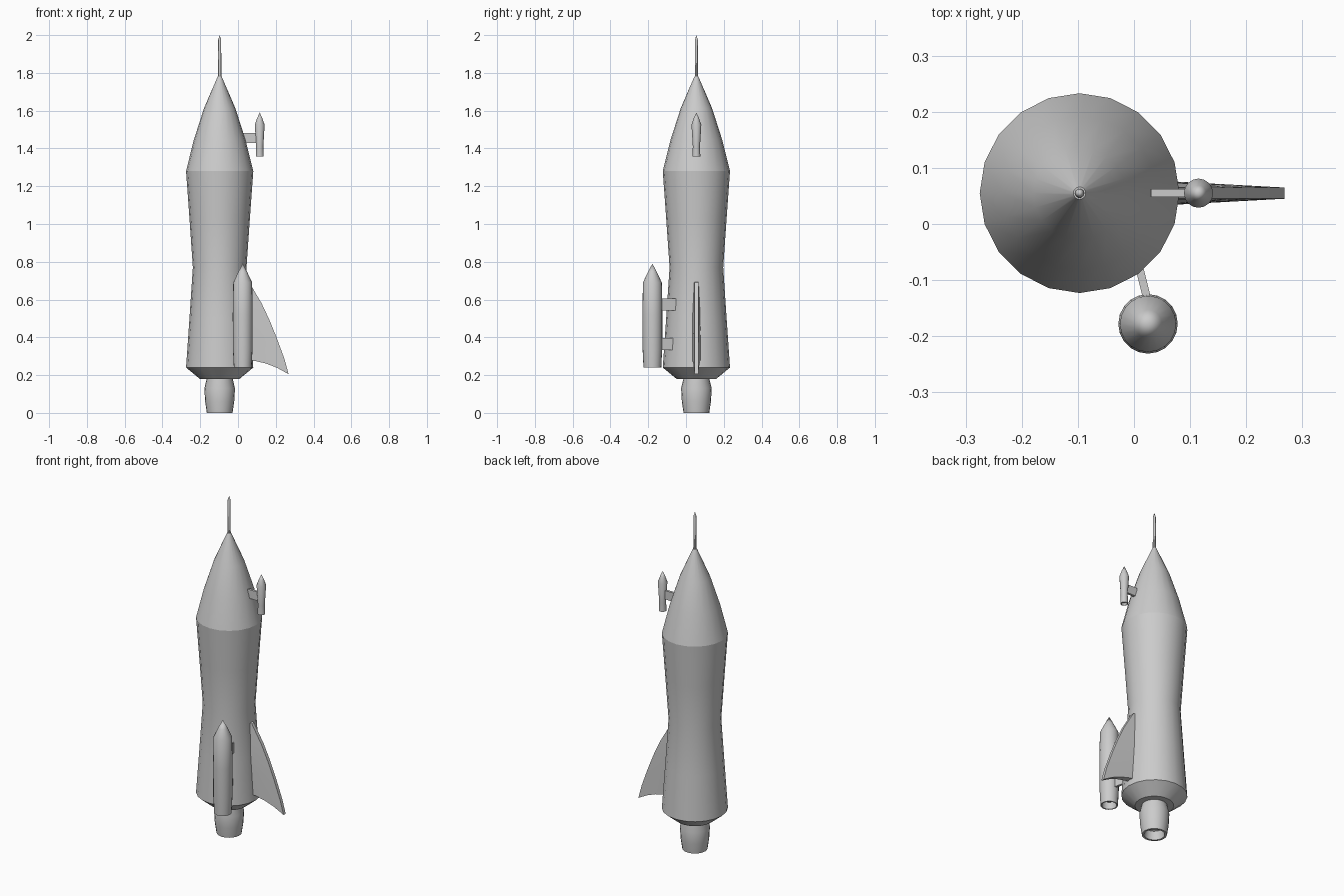
import bpy, bmesh, math
from mathutils import Vector

if "Cube" in bpy.data.objects:
    bpy.data.objects.remove(bpy.data.objects["Cube"])

CX, CY = -0.097, 0.055          # main rocket axis


def finish(name, bm, angle=35):
    bmesh.ops.remove_doubles(bm, verts=bm.verts, dist=1e-5)
    bmesh.ops.recalc_face_normals(bm, faces=bm.faces)
    me = bpy.data.meshes.new(name)
    bm.to_mesh(me)
    bm.free()
    ob = bpy.data.objects.new(name, me)
    bpy.context.collection.objects.link(ob)
    bpy.ops.object.select_all(action='DESELECT')
    ob.select_set(True)
    bpy.context.view_layer.objects.active = ob
    bpy.ops.object.shade_smooth_by_angle(angle=math.radians(angle))
    return ob


def lathe(name, profile, x=CX, y=CY, sides=20):
    """Revolve (radius, z) points; open ends are capped, radius 0 closes a tip."""
    bm = bmesh.new()
    rings = []
    for r, z in profile:
        n = 1 if r == 0 else sides
        rings.append([bm.verts.new((x + r * math.cos(2 * math.pi * i / sides),
                                    y + r * math.sin(2 * math.pi * i / sides), z))
                      for i in range(n)])
    for a, b in zip(rings, rings[1:]):
        for i in range(sides):
            j = (i + 1) % sides
            if len(a) == 1:
                bm.faces.new((a[0], b[j], b[i]))
            elif len(b) == 1:
                bm.faces.new((a[i], a[j], b[0]))
            else:
                bm.faces.new((a[i], a[j], b[j], b[i]))
    for ring in (rings[0], rings[-1]):
        if len(ring) > 1:
            bm.faces.new(ring)
    return finish(name, bm)


def strut(name, start, end, width, height):
    """Flat bar between two points, upright in z."""
    a, b = Vector(start), Vector(end)
    d = (b - a).normalized()
    side = Vector((-d.y, d.x, 0)).normalized() * width / 2
    up = Vector((0, 0, height / 2))
    bm = bmesh.new()
    ends = [[bm.verts.new(p + s * side + u * up)
             for s, u in ((-1, -1), (1, -1), (1, 1), (-1, 1))] for p in (a, b)]
    for i in range(4):
        j = (i + 1) % 4
        bm.faces.new((ends[0][i], ends[0][j], ends[1][j], ends[1][i]))
    for e in ends:
        bm.faces.new(e)
    return finish(name, bm)


# Main rocket, each part lathed around the main axis
lathe("hull", [(0.105, 0.18), (0.178, 0.24), (0.16, 0.50), (0.142, 0.77),
               (0.16, 1.03), (0.178, 1.28)])
lathe("nose_cone", [(0.178, 1.28), (0.137, 1.445), (0.083, 1.613), (0.011, 1.78)])
lathe("antenna", [(0.009, 1.76), (0.008, 1.975), (0, 2.0)], sides=10)
lathe("engine_nozzle", [(0, 0.07), (0.05, 0.05), (0.056, 0.0), (0.068, 0.0),
                        (0.077, 0.06), (0.081, 0.13), (0.069, 0.18), (0.069, 0.20)])

# Swept fin: rows of (z at root, leading x, leading z) paired with root thickness
BX = 0.03                       # root, buried in the hull
rows = [(0.70, 0.060, 0.69), (0.60, 0.125, 0.58), (0.52, 0.165, 0.495),
        (0.43, 0.204, 0.40), (0.36, 0.246, 0.285), (0.28, 0.268, 0.205)]
bm = bmesh.new()
layers = []
STEPS = 4
for k, (zr, xe, ze) in enumerate(rows):
    row = []
    for side in (-1, 1):
        line = []
        for s in range(STEPS + 1):
            t = s / STEPS
            bend = t * t if k == len(rows) - 1 else t     # curved trailing edge
            half = (0.013 + 0.010 * min(k, 2) / 2) * (1 - t) + 0.010 * t
            line.append(bm.verts.new((BX + (xe - BX) * t, CY + side * half,
                                      zr + (ze - zr) * bend)))
        row.append(line)
    layers.append(row)
for a, b in zip(layers, layers[1:]):
    for q in range(2):
        for s in range(STEPS):
            bm.faces.new((a[q][s], a[q][s + 1], b[q][s + 1], b[q][s]))
    for s in (0, STEPS):        # root face and leading edge
        bm.faces.new((a[0][s], a[1][s], b[1][s], b[0][s]))
for row in (layers[0], layers[-1]):
    for s in range(STEPS):
        bm.faces.new((row[0][s], row[0][s + 1], row[1][s + 1], row[1][s]))
finish("fin", bm)

# Side booster with hollow tail, and its two struts
SX, SY = 0.025, -0.178
lathe("booster", [(0, 0.28), (0.037, 0.28), (0.040, 0.24), (0.047, 0.24),
                  (0.052, 0.34), (0.053, 0.52), (0.050, 0.69), (0.025, 0.743),
                  (0, 0.79)], SX, SY)
strut("booster_strut_upper", (0.030, -0.16, 0.575), (0.004, -0.055, 0.574), 0.014, 0.063)
strut("booster_strut_lower", (0.030, -0.16, 0.365), (0.007, -0.068, 0.365), 0.014, 0.063)

# Small probe beside the nose and its bracket
PX = 0.115
lathe("probe", [(0, 1.375), (0.014, 1.37), (0.016, 1.357), (0.021, 1.357),
                (0.019, 1.41), (0.026, 1.525), (0.014, 1.56), (0, 1.59)],
      PX, CY, 16)
strut("probe_bracket", (0.03, CY, 1.456), (0.11, CY, 1.456), 0.014, 0.052)
